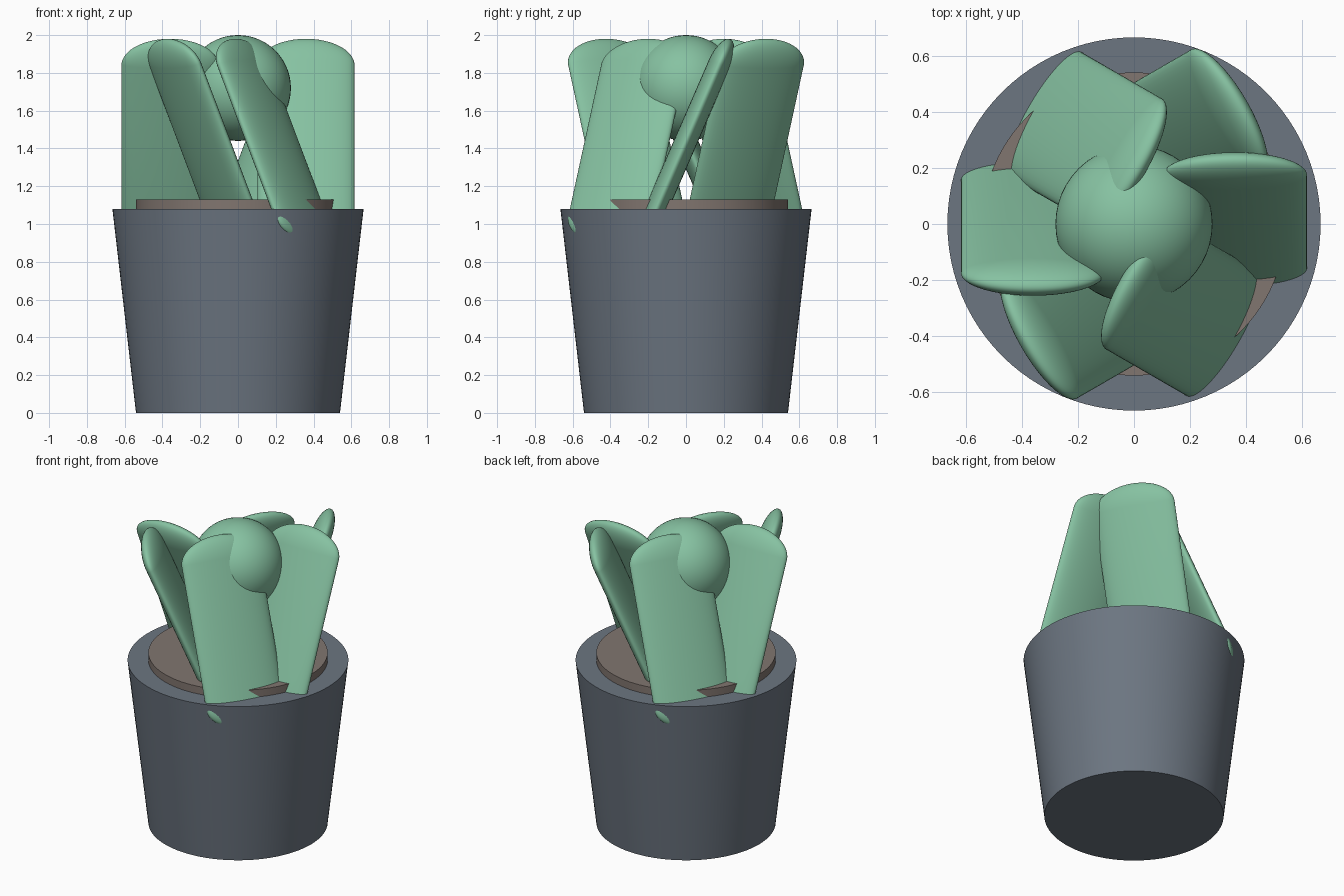
import bpy, bmesh, math
from mathutils import Matrix, Vector

if "Cube" in bpy.data.objects:
    bpy.data.objects.remove(bpy.data.objects["Cube"])


def material(name, rgb):
    m = bpy.data.materials.new(name)
    m.diffuse_color = (*rgb, 1)
    m.use_nodes = True
    m.node_tree.nodes["Principled BSDF"].inputs["Base Color"].default_value = m.diffuse_color
    return m


GREEN = material("leaf_green", (0.24, 0.54, 0.36))
SLATE = material("pot_slate", (0.15, 0.18, 0.22))
BROWN = material("soil_brown", (0.22, 0.18, 0.16))


def finish(bm, name, mat):
    me = bpy.data.meshes.new(name)
    bmesh.ops.recalc_face_normals(bm, faces=bm.faces[:])
    bm.to_mesh(me)
    bm.free()
    ob = bpy.data.objects.new(name, me)
    bpy.context.collection.objects.link(ob)
    me.materials.append(mat)
    bpy.ops.object.select_all(action='DESELECT')
    ob.select_set(True)
    bpy.context.view_layer.objects.active = ob
    bpy.ops.object.shade_smooth_by_angle(angle=math.radians(40))
    return ob


def cone(name, r_low, r_high, z_low, z_high, mat):
    bm = bmesh.new()
    bmesh.ops.create_cone(bm, cap_ends=True, segments=96, radius1=r_low, radius2=r_high,
                          depth=z_high - z_low,
                          matrix=Matrix.Translation((0, 0, (z_low + z_high) / 2)))
    return finish(bm, name, mat)


# Tapered pot and the soil disc resting in its top
cone("pot", 0.54, 0.665, 0, 1.08, SLATE)
cone("soil", 0.54, 0.54, 1.03, 1.13, BROWN)

# Round heart of the plant
bm = bmesh.new()
bmesh.ops.create_uvsphere(bm, u_segments=48, v_segments=32, radius=0.28,
                          matrix=Matrix.Translation((0, 0, 1.72)))
finish(bm, "plant_heart", GREEN)


# Flattened capsule leaf: odd ring count leaves a middle band to stretch
def leaf(name, angle):
    half_width, half_thick, cap, half_body = 0.257, 0.06, 0.15, 0.437
    bm = bmesh.new()
    bmesh.ops.create_uvsphere(bm, u_segments=48, v_segments=31, radius=1)
    for v in bm.verts:
        v.co = Vector((v.co.x * half_width, v.co.y * half_thick,
                       v.co.z * cap + math.copysign(half_body, v.co.z)))
    ob = finish(bm, name, GREEN)
    ob.location = (0.36 * math.cos(angle), 0.36 * math.sin(angle), 1.44)
    ob.rotation_euler = (-0.41, 0, -angle)


# Six leaning leaves, each turned opposite to its place on the circle
for i in range(6):
    leaf(f"leaf_{i + 1}", i * math.tau / 6)
